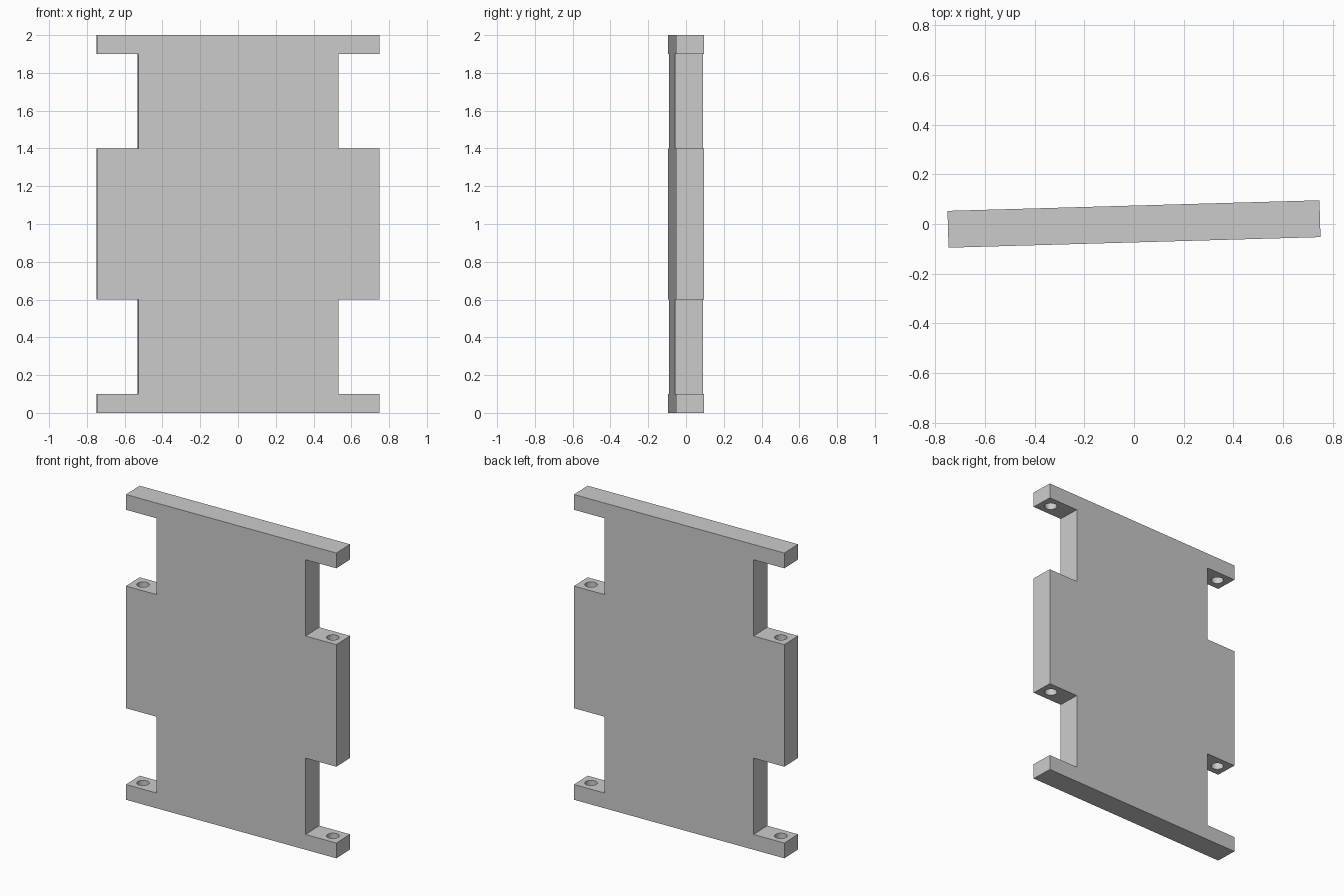
import bpy, bmesh, math
from mathutils import Matrix

cube = bpy.data.objects.get("Cube")
if cube:
    bpy.data.objects.remove(cube, do_unlink=True)

THICK, OUTER, INNER = 0.148, 0.748, 0.529
NOTCHES = [(0.1, 0.6), (1.4, 1.9)]
HOLE_X, HOLE_R, HOLE_DEPTH = 0.675, 0.0375, 0.05

grey = bpy.data.materials.new("light grey")
grey.use_nodes = True
grey.diffuse_color = (0.6, 0.6, 0.6, 1)
grey.node_tree.nodes["Principled BSDF"].inputs["Base Color"].default_value = (0.6, 0.6, 0.6, 1)


def make_object(name, bm):
    bmesh.ops.recalc_face_normals(bm, faces=bm.faces)
    mesh = bpy.data.meshes.new(name)
    bm.to_mesh(mesh)
    bm.free()
    mesh.materials.append(grey)
    obj = bpy.data.objects.new(name, mesh)
    bpy.context.collection.objects.link(obj)
    return obj


# Notched panel: one side of the outline, mirrored, then extruded
side = [(OUTER, 0)]
for low, high in NOTCHES:
    side += [(OUTER, low), (INNER, low), (INNER, high), (OUTER, high)]
side.append((OUTER, 2))
outline = side + [(-x, z) for x, z in reversed(side)]
bm = bmesh.new()
face = bm.faces.new([bm.verts.new((x, -THICK / 2, z)) for x, z in outline])
extruded = bmesh.ops.extrude_face_region(bm, geom=[face])["geom"]
bmesh.ops.translate(bm, vec=(0, THICK, 0),
                    verts=[g for g in extruded if isinstance(g, bmesh.types.BMVert)])
panel = make_object("notched_panel", bm)

# Blind pin holes: each cutter spans a notch and sinks into both tabs
bm = bmesh.new()
for low, high in NOTCHES:
    for sign in (-1, 1):
        bmesh.ops.create_cone(bm, cap_ends=True, segments=32, radius1=HOLE_R, radius2=HOLE_R,
                              depth=high - low + 2 * HOLE_DEPTH,
                              matrix=Matrix.Translation((sign * HOLE_X, 0, (low + high) / 2)))
cutter = make_object("pin_hole_cutter", bm)
cutter.hide_render = True

bpy.context.view_layer.objects.active = panel
cut = panel.modifiers.new("pin_holes", "BOOLEAN")
cut.operation, cut.solver, cut.object = "DIFFERENCE", "EXACT", cutter
bpy.ops.object.modifier_apply(modifier=cut.name)
bpy.data.objects.remove(cutter, do_unlink=True)

# Smooth hole walls, crisp panel edges
bpy.ops.object.select_all(action="DESELECT")
panel.select_set(True)
bpy.ops.object.shade_smooth_by_angle(angle=math.radians(30))

# Slight turn of the whole panel
panel.rotation_euler.z = math.radians(1.63)
